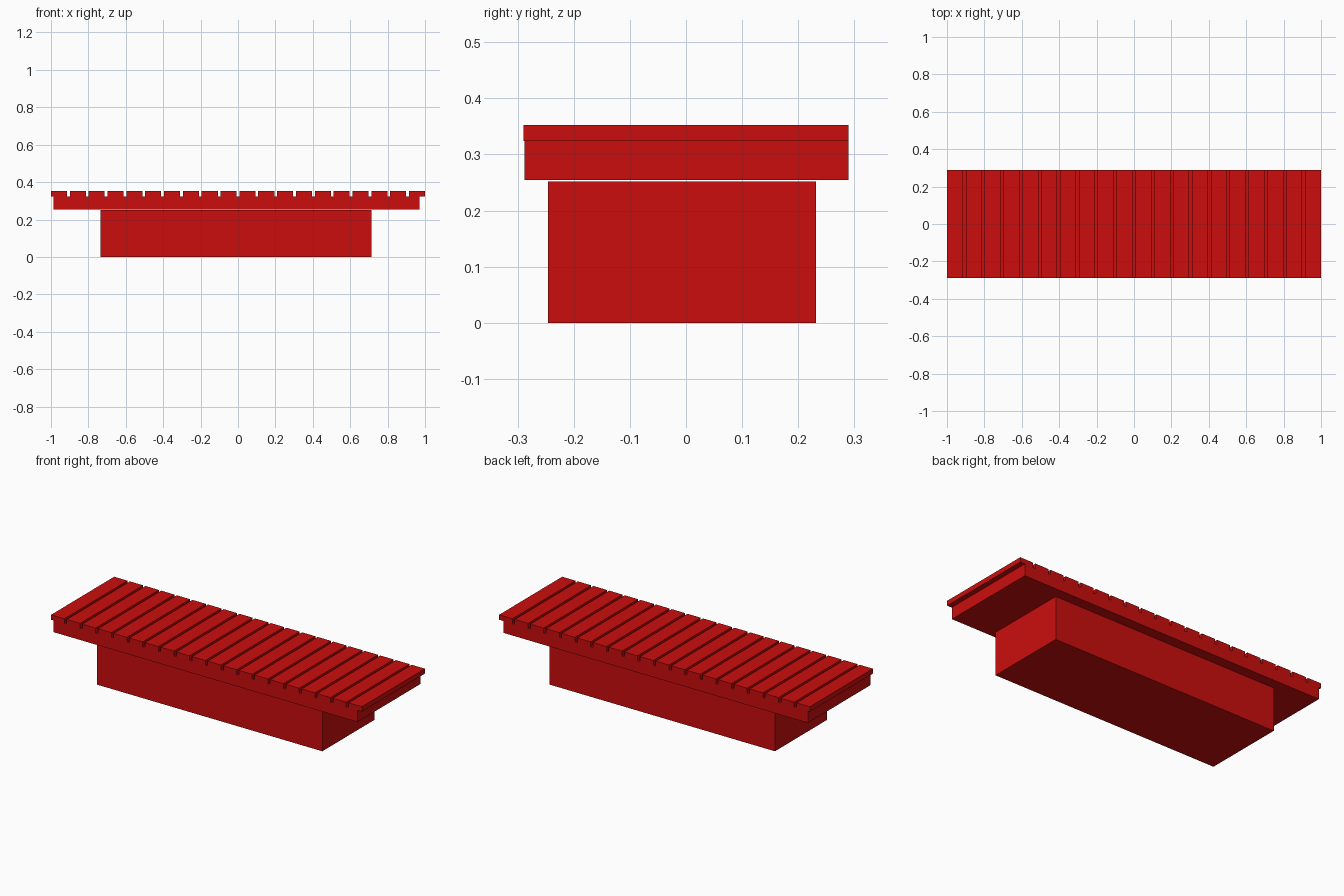
import bpy

default = bpy.data.objects.get("Cube")
if default:
    bpy.data.objects.remove(default, do_unlink=True)

red = bpy.data.materials.new("bright red")
red.use_nodes = True
red.diffuse_color = (0.6, 0.004, 0.004, 1)
red.node_tree.nodes["Principled BSDF"].inputs["Base Color"].default_value = red.diffuse_color


def box(name, x, y, z):
    """Box spanning the given (low, high) range on each axis."""
    spans = (x, y, z)
    bpy.ops.mesh.primitive_cube_add(size=1, location=[(a + b) / 2 for a, b in spans])
    obj = bpy.context.object
    obj.name = name
    obj.scale = [b - a for a, b in spans]
    bpy.ops.object.transform_apply(location=False, rotation=False, scale=True)
    obj.data.materials.append(red)
    return obj


# Solid pedestal and the deck resting just above it
box("base", (-0.735, 0.715), (-0.246, 0.232), (0, 0.252))
box("deck", (-0.987, 0.97), (-0.288, 0.29), (0.2545, 0.3235))

# Row of top slats with narrow gaps between them
COUNT, GAP = 20, 0.015
width = (2 - GAP * (COUNT - 1)) / COUNT
slat = box("slats", (-1, -1 + width), (-0.29, 0.29), (0.3235, 0.352))
array = slat.modifiers.new("slat row", 'ARRAY')
array.count = COUNT
array.use_relative_offset = False
array.use_constant_offset = True
array.constant_offset_displace = (width + GAP, 0, 0)
